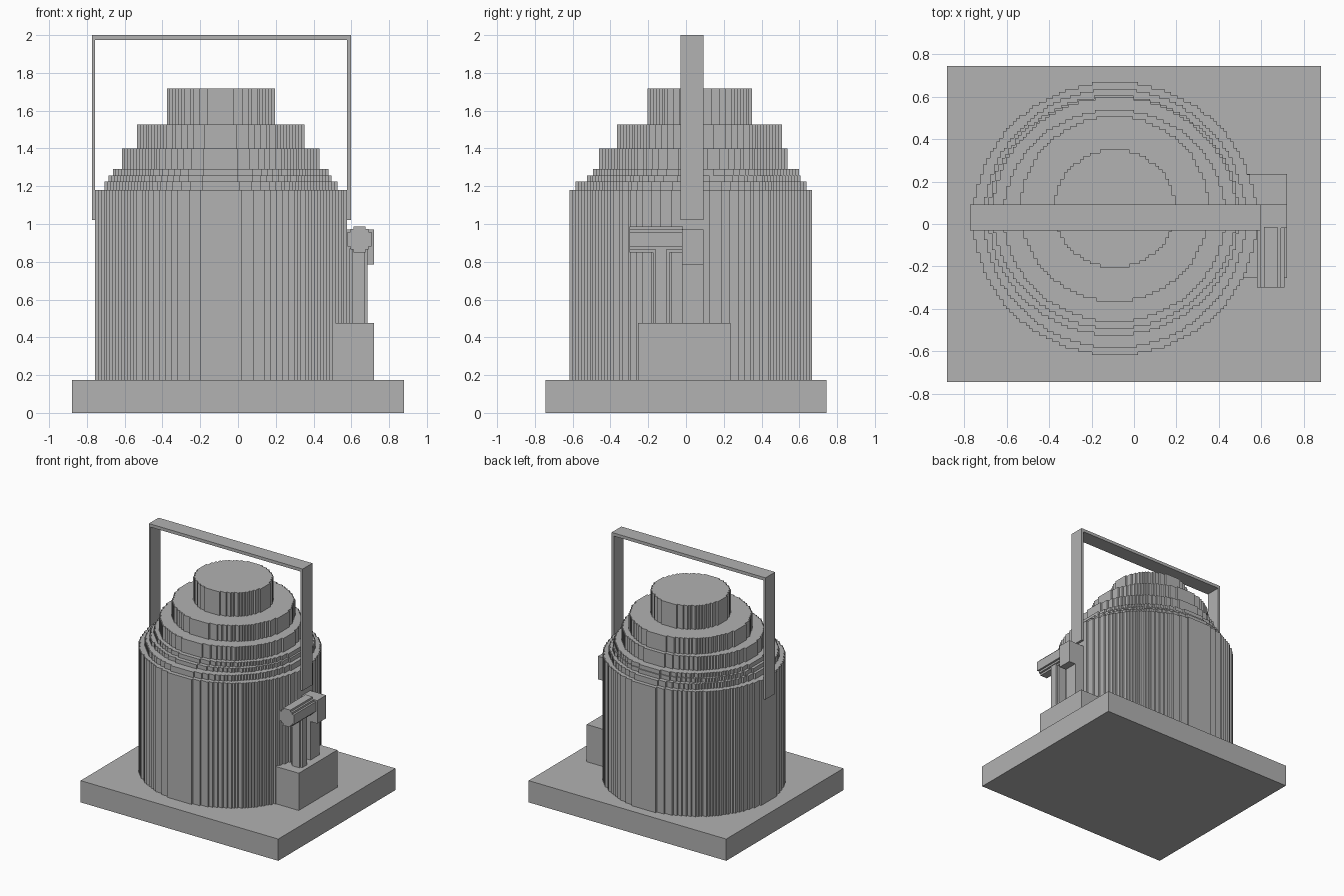
import bpy, bmesh, math
from mathutils import Vector

cube = bpy.data.objects.get("Cube")
if cube:
    bpy.data.objects.remove(cube, do_unlink=True)

GREY = (0.445, 0.445, 0.445, 1)
grey = bpy.data.materials.new("plain grey")
grey.use_nodes = True
grey.diffuse_color = GREY
grey.node_tree.nodes["Principled BSDF"].inputs["Base Color"].default_value = GREY
STEP = 0.0155  # size of one stair on the stepped outlines


def finish(name, bm):
    bmesh.ops.recalc_face_normals(bm, faces=bm.faces)
    mesh = bpy.data.meshes.new(name)
    bm.to_mesh(mesh)
    bm.free()
    mesh.materials.append(grey)
    obj = bpy.data.objects.new(name, mesh)
    bpy.context.collection.objects.link(obj)
    return obj


def box(name, x, y, z):
    """Box from (low, high) spans on each axis."""
    bm = bmesh.new()
    bmesh.ops.create_cube(bm, size=1)
    for v in bm.verts:
        v.co = Vector([(lo + hi) / 2 + c * (hi - lo) for c, (lo, hi) in zip(v.co, (x, y, z))])
    return finish(name, bm)


def stepped_outline(u, v):
    """Stair-stepped ellipse filling the spans u and v."""
    cu, cv = sum(u) / 2, sum(v) / 2
    ru, rv = (u[1] - u[0]) / 2, (v[1] - v[0]) / 2
    n = round(2 * ru / STEP)
    du, dv = 2 * ru / n, 2 * rv / round(2 * rv / STEP)
    heights = []
    for i in range(n):
        t = (i + 0.5) * du / ru - 1
        heights.append(rv - round(rv * (1 - math.sqrt(1 - t * t)) / dv) * dv)
    top = [(-ru, heights[0])]
    for i in range(1, n):
        if abs(heights[i] - heights[i - 1]) > dv / 2:
            a = -ru + i * du
            top += [(a, heights[i - 1]), (a, heights[i])]
    top.append((ru, heights[-1]))
    loop = top + [(a, -b) for a, b in reversed(top)]
    return [(cu + a, cv + b) for a, b in loop]


def stepped_cylinder(name, u, v, span, along_y=False):
    """Extrude a stepped ellipse up z, or along y with u = x and v = z."""
    low, high = span
    place = (lambda a, b: (a, low, b)) if along_y else (lambda a, b: (a, b, low))
    bm = bmesh.new()
    face = bm.faces.new([bm.verts.new(place(a, b)) for a, b in stepped_outline(u, v)])
    out = bmesh.ops.extrude_face_region(bm, geom=[face], use_keep_orig=True)
    move = (0, high - low, 0) if along_y else (0, 0, high - low)
    bmesh.ops.translate(bm, vec=move, verts=[g for g in out["geom"] if isinstance(g, bmesh.types.BMVert)])
    return finish(name, bm)


# Square plinth
box("base_plate", (-0.88, 0.88), (-0.745, 0.745), (0, 0.175))

# Round body and its stacked shoulder tiers: name, x span, y span, z span
for name, x, y, z in [
    ("body", (-0.757, 0.578), (-0.618, 0.668), (0.17, 1.18)),
    ("shoulder_ring_lower", (-0.706, 0.526), (-0.585, 0.637), (1.17, 1.225)),
    ("shoulder_ring_middle", (-0.685, 0.495), (-0.525, 0.605), (1.215, 1.257)),
    ("shoulder_ring_upper", (-0.663, 0.48), (-0.493, 0.597), (1.25, 1.29)),
    ("shoulder", (-0.615, 0.432), (-0.46, 0.538), (1.28, 1.40)),
    ("neck", (-0.535, 0.353), (-0.365, 0.507), (1.39, 1.527)),
    ("lid", (-0.377, 0.195), (-0.205, 0.35), (1.52, 1.717)),
]:
    stepped_cylinder(name, x, y, z)

# Carrying handle
WIDTH = (-0.03, 0.093)
box("handle_bar", (-0.773, 0.597), WIDTH, (1.975, 2.0))
box("handle_leg_right", (-0.773, -0.757), WIDTH, (1.02, 1.98))
box("handle_leg_left", (0.578, 0.597), WIDTH, (1.02, 1.98))

# Side spout with its pedestal
box("spout_pedestal", (0.45, 0.72), (-0.255, 0.235), (0.17, 0.475))
box("spout_back_post", (0.54, 0.66), (-0.02, 0.093), (0.47, 0.95))
box("spout_block", (0.56, 0.72), (-0.02, 0.093), (0.785, 0.97))
stepped_cylinder("spout_front_post", (0.59, 0.686), (-0.176, -0.088), (0.47, 0.87))
stepped_cylinder("spout", (0.58, 0.708), (0.85, 0.988), (-0.30, -0.015), along_y=True)
